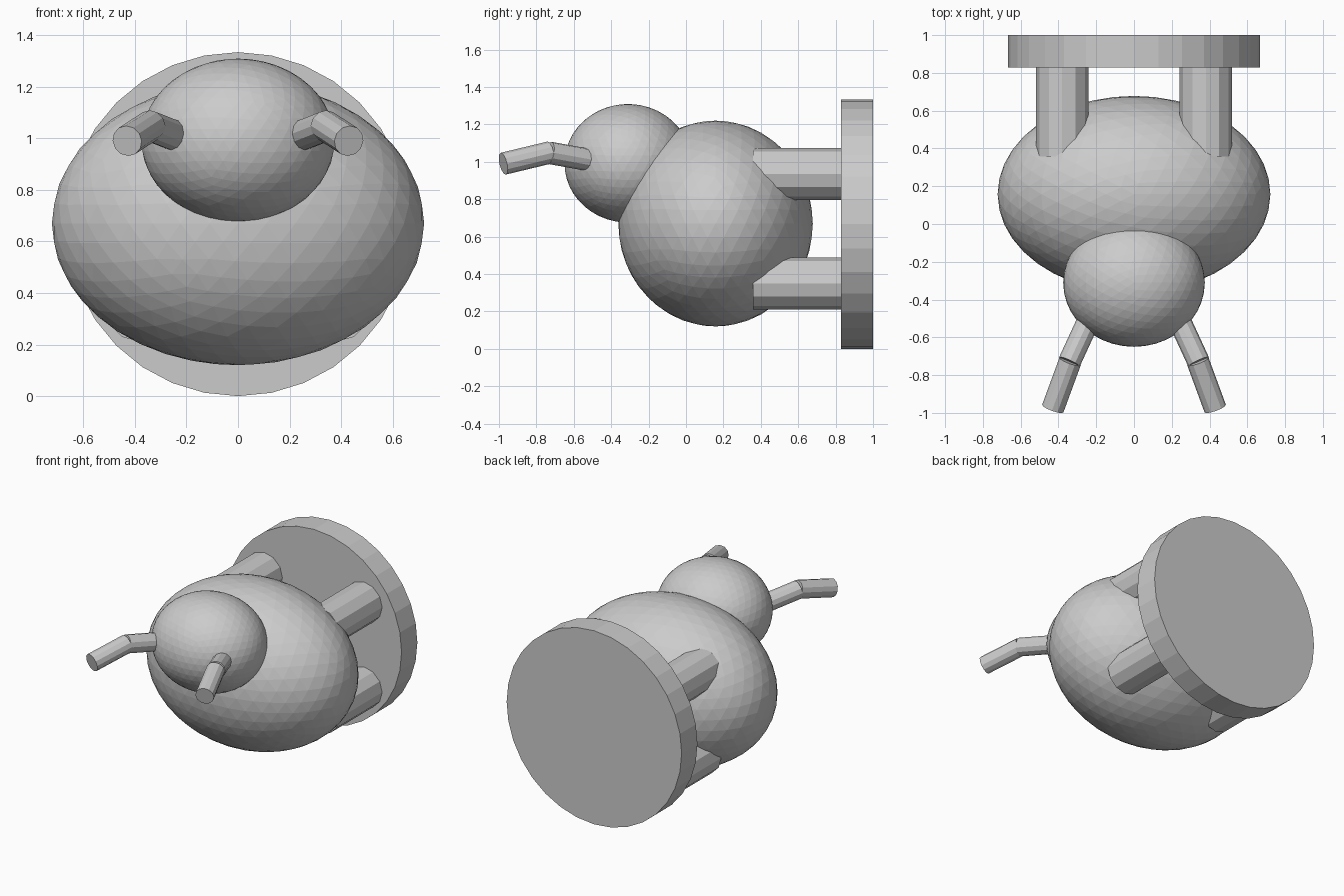
import bpy
from mathutils import Vector

if "Cube" in bpy.data.objects:
    bpy.data.objects.remove(bpy.data.objects["Cube"])


def ellipsoid(name, centre, radii):
    bpy.ops.mesh.primitive_ico_sphere_add(subdivisions=4, radius=1, location=centre)
    ob = bpy.context.object
    ob.name = name
    ob.scale = radii
    bpy.ops.object.transform_apply(location=False, rotation=False, scale=True)
    return ob


def rod(name, start, end, radius, sides):
    a, b = Vector(start), Vector(end)
    bpy.ops.mesh.primitive_cylinder_add(vertices=sides, radius=radius,
                                        depth=(b - a).length, location=(a + b) / 2)
    ob = bpy.context.object
    ob.name = name
    ob.rotation_mode = 'QUATERNION'
    ob.rotation_quaternion = (b - a).to_track_quat('Z', 'Y')
    return ob


# Rounded body and head
ellipsoid("body", (0, 0.158, 0.67), (0.722, 0.52, 0.55))
ellipsoid("head", (0, -0.31, 0.992), (0.375, 0.34, 0.317))

# Upright disc behind the body
rod("base_disc", (0, 0.828, 0.667), (0, 1.0, 0.667), 0.667, 32)

for s, side in ((-1, "left"), (1, "right")):
    # Legs joining the body to the disc
    for z, level in ((0.35, "lower"), (0.935, "upper")):
        rod(f"{level}_{side}_leg", (s * 0.38, 0.358, z), (s * 0.38, 0.85, z), 0.139, 12)
    # Bent feelers in two segments
    rod(f"{side}_feeler_inner", (s * 0.245, -0.52, 1.01), (s * 0.342, -0.73, 1.048), 0.06, 12)
    rod(f"{side}_feeler_outer", (s * 0.338, -0.727, 1.05), (s * 0.43, -0.977, 0.99), 0.06, 12)
